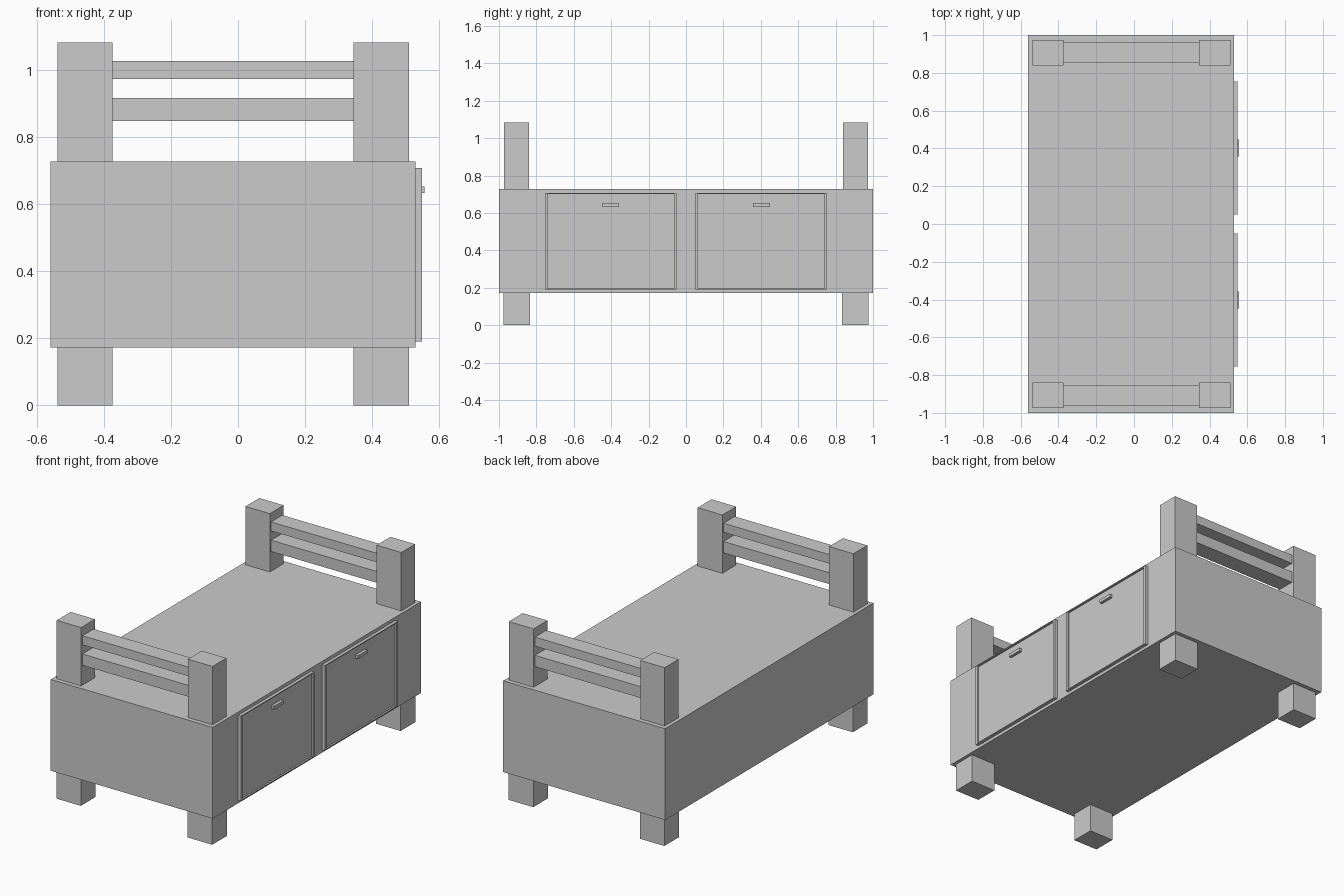
import bpy
import bmesh

if "Cube" in bpy.data.objects:
    bpy.data.objects.remove(bpy.data.objects["Cube"])


def new_object(name, bm):
    bmesh.ops.recalc_face_normals(bm, faces=bm.faces)
    mesh = bpy.data.meshes.new(name)
    bm.to_mesh(mesh)
    bm.free()
    obj = bpy.data.objects.new(name, mesh)
    bpy.context.collection.objects.link(obj)
    return obj


def box_bmesh(x, y, z):
    """Box from (min, max) ranges along each axis."""
    bm = bmesh.new()
    bmesh.ops.create_cube(bm, size=1)
    for v in bm.verts:
        for axis, (lo, hi) in enumerate((x, y, z)):
            v.co[axis] = hi if v.co[axis] > 0 else lo
    return bm


def box(name, x, y, z):
    return new_object(name, box_bmesh(x, y, z))


def mirrored(side, lo, hi):
    """Range mirrored across zero when side is -1."""
    return tuple(sorted((side * lo, side * hi)))


def drawer_front(name, y, z, x=(0.53, 0.549), depth=0.01):
    """Drawer front with a thin raised rim around a sunken panel."""
    bm = box_bmesh(x, y, z)
    bm.normal_update()
    face = max(bm.faces, key=lambda f: f.calc_center_median().x)
    bmesh.ops.inset_region(bm, faces=[face], thickness=0.008)
    for v in face.verts:
        v.co.y = y[0] + 0.015 if v.co.y < sum(y) / 2 else y[1] - 0.015
    result = bmesh.ops.extrude_face_region(bm, geom=[face])
    for v in result["geom"]:
        if isinstance(v, bmesh.types.BMVert):
            v.co.x -= depth
    if face.is_valid:
        bmesh.ops.delete(bm, geom=[face], context="FACES_ONLY")
    return new_object(name, bm)


# Bed body
box("bed_body", (-0.56, 0.53), (-1, 1), (0.173, 0.728))

for end, side in (("front", -1), ("back", 1)):
    # Legs below and posts above the body
    for hand, x in (("left", (-0.538, -0.374)), ("right", (0.344, 0.51))):
        box(f"{end}_{hand}_leg", x, mirrored(side, 0.834, 0.976), (0, 0.173))
        box(f"{end}_{hand}_post", x, mirrored(side, 0.84, 0.973), (0.728, 1.083))

    # Rails between the posts
    for level, z in (("lower", (0.848, 0.917)), ("upper", (0.973, 1.028))):
        box(f"{end}_{level}_rail", (-0.374, 0.344), mirrored(side, 0.852, 0.96), z)

    # Drawer and its handle
    drawer_front(f"{end}_drawer", mirrored(side, 0.05, 0.755), (0.191, 0.708))
    box(f"{end}_drawer_handle", (0.539, 0.557), mirrored(side, 0.357, 0.448), (0.633, 0.653))
